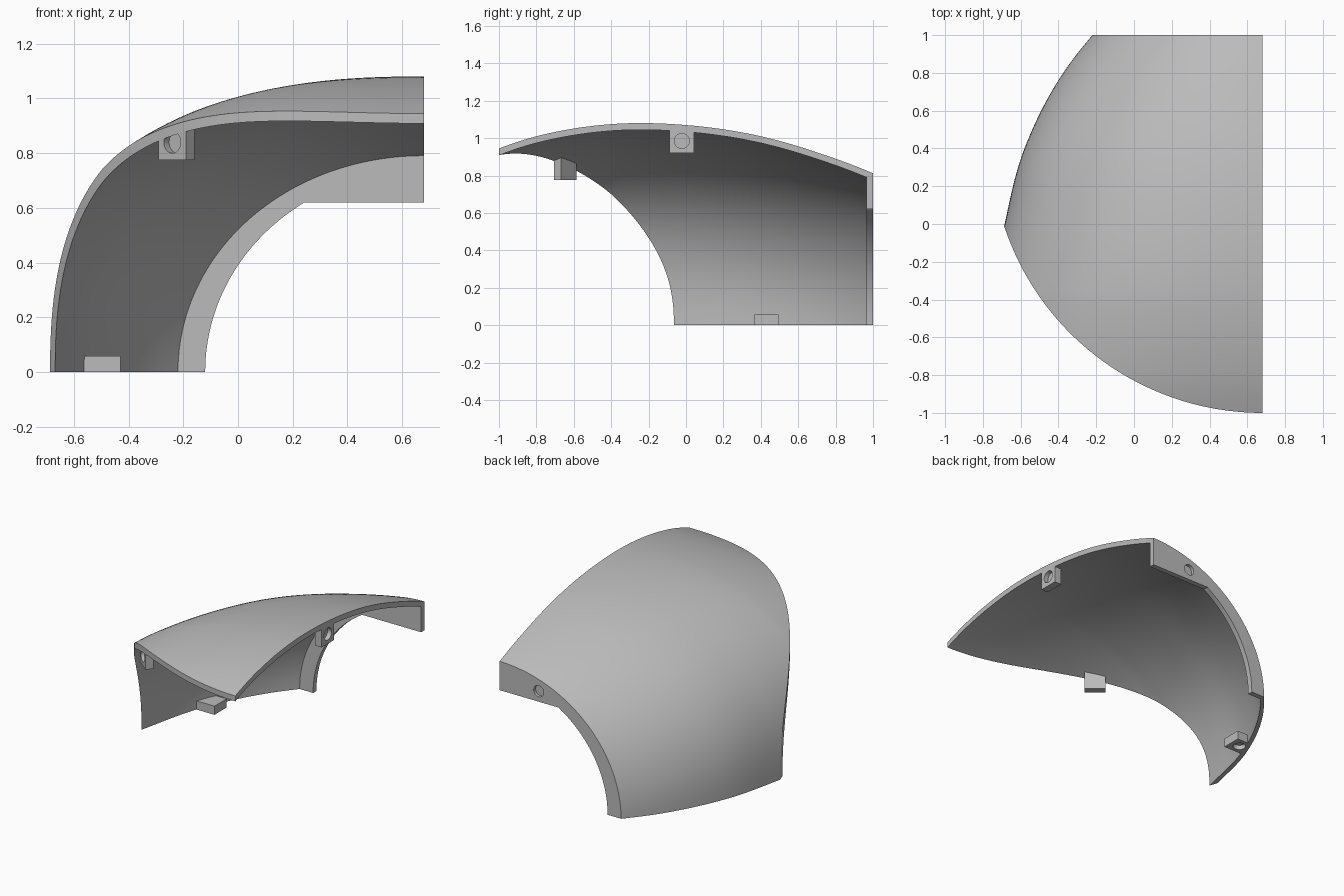
import bpy
import bmesh
import math
from mathutils import Matrix, Vector

old = bpy.data.objects.get("Cube")
if old:
    bpy.data.objects.remove(old, do_unlink=True)

grey = bpy.data.materials.new("plain grey")
grey.use_nodes = True
grey.diffuse_color = (0.5, 0.5, 0.5, 1)
grey.node_tree.nodes["Principled BSDF"].inputs["Base Color"].default_value = (0.5, 0.5, 0.5, 1)

MID = 0.68                  # flat side plane
STEP, START = 0.4, -1.2     # spacing and start of the section stations
HEIGHTS = [0.87, 1.01, 1.075, 1.07, 1.01, 0.89, 0.73]
WIDTHS = [1.68, 1.53, 1.44, 1.365, 1.26, 1.055, 0.73]


def smooth(values, y):
    """Catmull-Rom interpolation along the stations."""
    p = [2 * values[0] - values[1]] + values + [2 * values[-1] - values[-2]]
    t = (y - START) / STEP
    i = min(max(int(t), 0), len(values) - 2)
    t -= i
    a, b, c, d = p[i:i + 4]
    return b + 0.5 * t * (c - a + t * (2 * a - 5 * b + 4 * c - d + t * (3 * (b - c) + d - a)))


def finish(name, bm):
    bmesh.ops.recalc_face_normals(bm, faces=bm.faces)
    mesh = bpy.data.meshes.new(name)
    bm.to_mesh(mesh)
    bm.free()
    mesh.materials.append(grey)
    obj = bpy.data.objects.new(name, mesh)
    bpy.context.collection.objects.link(obj)
    return obj


def loft(name, sections):
    """Closed solid through equal-length rings of points."""
    bm = bmesh.new()
    rings = [[bm.verts.new(p) for p in s] for s in sections]
    n = len(rings[0])
    for r, s in zip(rings, rings[1:]):
        for i in range(n):
            j = (i + 1) % n
            bm.faces.new((r[i], r[j], s[j], s[i]))
    bm.faces.new(rings[0])
    bm.faces.new(rings[-1])
    return finish(name, bm)


def arc(a, h, n, y, steps=48):
    """Quarter superellipse from the floor up to the flat side."""
    pts = []
    for i in range(steps + 1):
        t = math.pi / 2 * i / steps
        c, s = max(math.cos(t), 0), math.sin(t)
        pts.append((MID - a * c ** (2 / n) if i < steps else MID, y, h * s ** (2 / n)))
    return pts


def dome(name, y0, y1, inset, extra, rows=56):
    """Solid body, inset from the outer skin and extended past the flat sides."""
    sections = []
    for k in range(rows + 1):
        y = y0 + (y1 - y0) * k / rows
        a = smooth(WIDTHS, y) - inset
        h = smooth(HEIGHTS, y) - inset * 1.2
        ring = arc(a, h, min(2.5, 2.36 - 0.36 * y), y)
        if extra:
            ring += [(MID + extra, y, h), (MID + extra, y, -extra), (MID - a, y, -extra)]
        else:
            ring.append((MID, y, 0))
        sections.append(ring)
    return loft(name, sections)


def boolean(obj, cutter, op):
    mod = obj.modifiers.new("cut", 'BOOLEAN')
    mod.object, mod.operation, mod.solver = cutter, op, 'EXACT'
    bpy.context.view_layer.update()
    graph = bpy.context.evaluated_depsgraph_get()
    mesh = bpy.data.meshes.new_from_object(obj.evaluated_get(graph))
    obj.modifiers.clear()
    obj.data = mesh
    bpy.data.objects.remove(cutter, do_unlink=True)


def cylinder(center, axis, radius, depth, sides=32):
    bm = bmesh.new()
    turn = Vector((0, 0, 1)).rotation_difference(Vector(axis)).to_matrix().to_4x4()
    bmesh.ops.create_cone(bm, cap_ends=True, segments=sides, radius1=radius, radius2=radius,
                          depth=depth, matrix=Matrix.Translation(center) @ turn)
    return finish("cylinder_cutter", bm)


def box(name, center, size, turn=0.0):
    bm = bmesh.new()
    bmesh.ops.create_cube(bm, size=1, matrix=Matrix.Translation(center)
                          @ Matrix.Rotation(turn, 4, 'Z') @ Matrix.Diagonal((*size, 1)))
    return finish(name, bm)


# Curved shell, hollowed up to the back flange
shell = dome("curved_shell", -1.1, 1.0, 0, 0)
boolean(shell, dome("cavity_cutter", -1.15, 0.965, 0.03, 0.1), 'DIFFERENCE')

# Opening through the back flange, flat across the top
flange_top = 0.62
sections = []
for y in (0.9, 1.1):
    ring = [(x, y, min(z, flange_top)) for x, _, z in arc(0.80, 0.74, 2, y) if z < flange_top]
    ring += [(0.24, y, flange_top), (MID + 0.1, y, flange_top),
             (MID + 0.1, y, -0.1), (MID - 0.80, y, -0.1)]
    sections.append(ring)
boolean(shell, loft("opening_cutter", sections), 'DIFFERENCE')

# Round front rim, cut straight down
RIM_Y, RIM_R = 0.44, 1.44
boolean(shell, cylinder((MID, RIM_Y, 0.5), (0, 0, 1), RIM_R, 3, 256), 'INTERSECT')

# Blind hole in the back flange
boolean(shell, cylinder((0.39, 1.0, 0.69), (0, 1, 0), 0.037, 0.04), 'DIFFERENCE')


def tab(name, face, normal, size, turn=0.0):
    """Joining tab with a blind hole in its outer face."""
    normal = Vector(normal).normalized()
    depth = abs(normal.z) * size[2] or (size[0] if abs(normal.x) > 0.99 else size[1])
    obj = box(name, Vector(face) - normal * depth / 2, size, turn)
    if normal.z == 0:   # grow upward into the shell
        for v in obj.data.vertices:
            if v.co.z > face[2]:
                v.co.z += 0.2
    boolean(obj, dome("trim_cutter", -1.1, 0.99, 0.012, 0.1), 'INTERSECT')
    boolean(obj, cylinder(face, normal, 0.04, 0.06), 'DIFFERENCE')
    return obj


ang = math.radians(-39.8)
out = Vector((math.sin(ang), -math.cos(ang), 0))
front = Vector((MID, RIM_Y, 0.84)) + out * (RIM_R - 0.002)
parts = [
    shell,
    tab("front_tab", front, out, (0.13, 0.05, 0.13), ang),
    tab("side_tab", (MID, -0.022, 0.985), (1, 0, 0), (0.05, 0.13, 0.13)),
    tab("floor_tab", (-0.497, 0.43, 0), (0, 0, -1), (0.134, 0.13, 0.058)),
]

# Smooth shading with crisp edges
for obj in parts:
    bpy.ops.object.select_all(action='DESELECT')
    obj.select_set(True)
    bpy.context.view_layer.objects.active = obj
    bpy.ops.object.shade_smooth_by_angle(angle=math.radians(30))
